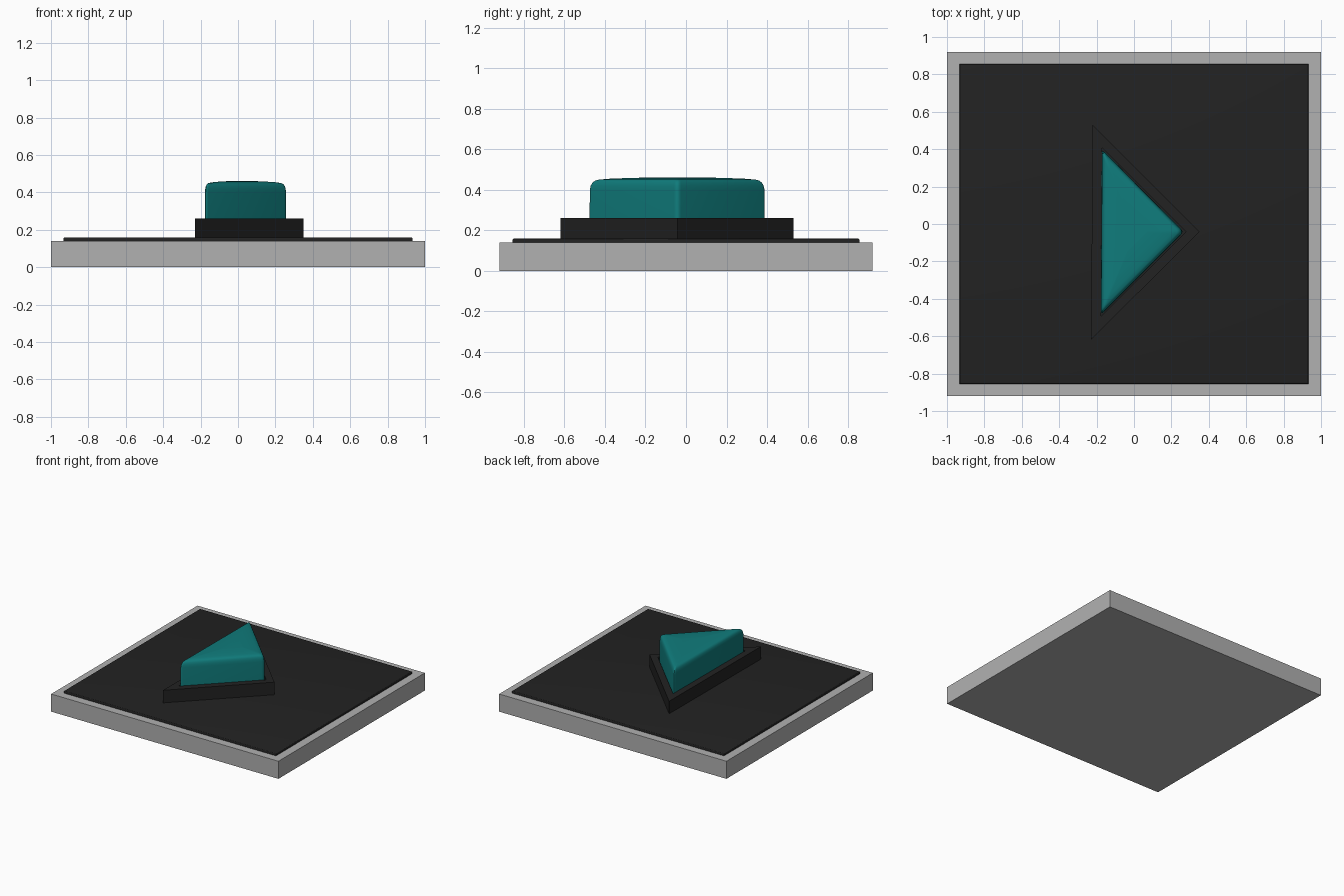
import bpy, bmesh
from mathutils import Vector

if "Cube" in bpy.data.objects:
    bpy.data.objects.remove(bpy.data.objects["Cube"])


def material(name, rgb):
    m = bpy.data.materials.new(name)
    m.diffuse_color = (*rgb, 1)
    m.use_nodes = True
    m.node_tree.nodes["Principled BSDF"].inputs["Base Color"].default_value = m.diffuse_color
    return m


GREY = material("light grey", (0.44, 0.44, 0.44))
BLACK = material("soft black", (0.016, 0.016, 0.016))
TEAL = material("teal", (0.005, 0.2, 0.2))


def finish(name, bm, mat, smooth=False):
    bmesh.ops.recalc_face_normals(bm, faces=bm.faces)
    me = bpy.data.meshes.new(name)
    bm.to_mesh(me)
    bm.free()
    me.materials.append(mat)
    ob = bpy.data.objects.new(name, me)
    bpy.context.collection.objects.link(ob)
    if smooth:
        bpy.ops.object.select_all(action='DESELECT')
        ob.select_set(True)
        bpy.context.view_layer.objects.active = ob
        bpy.ops.object.shade_smooth_by_angle(angle=0.7)
    return ob


def slab(name, hx, hy, z0, z1, mat, bevel=0):
    bm = bmesh.new()
    bmesh.ops.create_cube(bm, size=1)
    for v in bm.verts:
        v.co = Vector((v.co.x * 2 * hx, v.co.y * 2 * hy,
                       (z0 + z1) / 2 + v.co.z * (z1 - z0)))
    if bevel:
        edges = [e for e in bm.edges if all(v.co.z > z0 + 0.001 for v in e.verts)]
        bmesh.ops.bevel(bm, geom=edges, offset=bevel, segments=3, profile=0.5,
                        affect='EDGES')
    return finish(name, bm, mat, bool(bevel))


def incenter(p):
    a, b, c = (p[1] - p[2]).length, (p[2] - p[0]).length, (p[0] - p[1]).length
    return (p[0] * a + p[1] * b + p[2] * c) / (a + b + c)


def rounded(points, cut, steps=4):
    """Triangle outline with each corner replaced by a small curve."""
    out = []
    for i, p in enumerate(points):
        a = p + (points[i - 1] - p).normalized() * cut
        b = p + (points[(i + 1) % 3] - p).normalized() * cut
        for k in range(steps + 1):
            t = k / steps
            out.append(a * (1 - t) ** 2 + p * 2 * t * (1 - t) + b * t * t)
    return out


def loft(bm, outlines, closed=False):
    """Bridge a list of (2D outline, height) rings."""
    rings = [[bm.verts.new((q.x, q.y, z)) for q in o] for o, z in outlines]
    pairs = list(zip(rings, rings[1:]))
    if closed:
        pairs.append((rings[-1], rings[0]))
    for r, s in pairs:
        for i in range(len(r)):
            j = (i + 1) % len(r)
            bm.faces.new((r[i], r[j], s[j], s[i]))
    return rings


# Base block and thin cover plate
slab("base", 1.0, 0.92, 0.0, 0.14, GREY)
slab("cover_plate", 0.933, 0.855, 0.139, 0.16, BLACK, 0.008)

# Triangular collar with an opening for the button
outer = [Vector(p) for p in ((-0.222, 0.53), (-0.229, -0.618), (0.35, -0.042))]
c = incenter(outer)
inner = [c + (p - c) * 0.785 for p in outer]
bm = bmesh.new()
loft(bm, [(outer, 0.159), (outer, 0.26), (inner, 0.26), (inner, 0.159)], True)
finish("button_collar", bm, BLACK)

# Teal button: straight sides, rounded shoulder, slightly domed top
cap = [Vector(p) for p in ((-0.172, 0.4), (-0.178, -0.487), (0.267, -0.042))]
c = incenter(cap)
profile = [(0.159, 1), (0.40, 0.995), (0.42, 0.985), (0.435, 0.965),
           (0.445, 0.935), (0.45, 0.89), (0.454, 0.78), (0.458, 0.55), (0.461, 0.25)]
outline = rounded(cap, 0.025)
bm = bmesh.new()
rings = loft(bm, [([c + (p - c) * s for p in outline], z) for z, s in profile])
bm.faces.new(rings[0])
bm.faces.new(rings[-1])
finish("button_cap", bm, TEAL, True)
